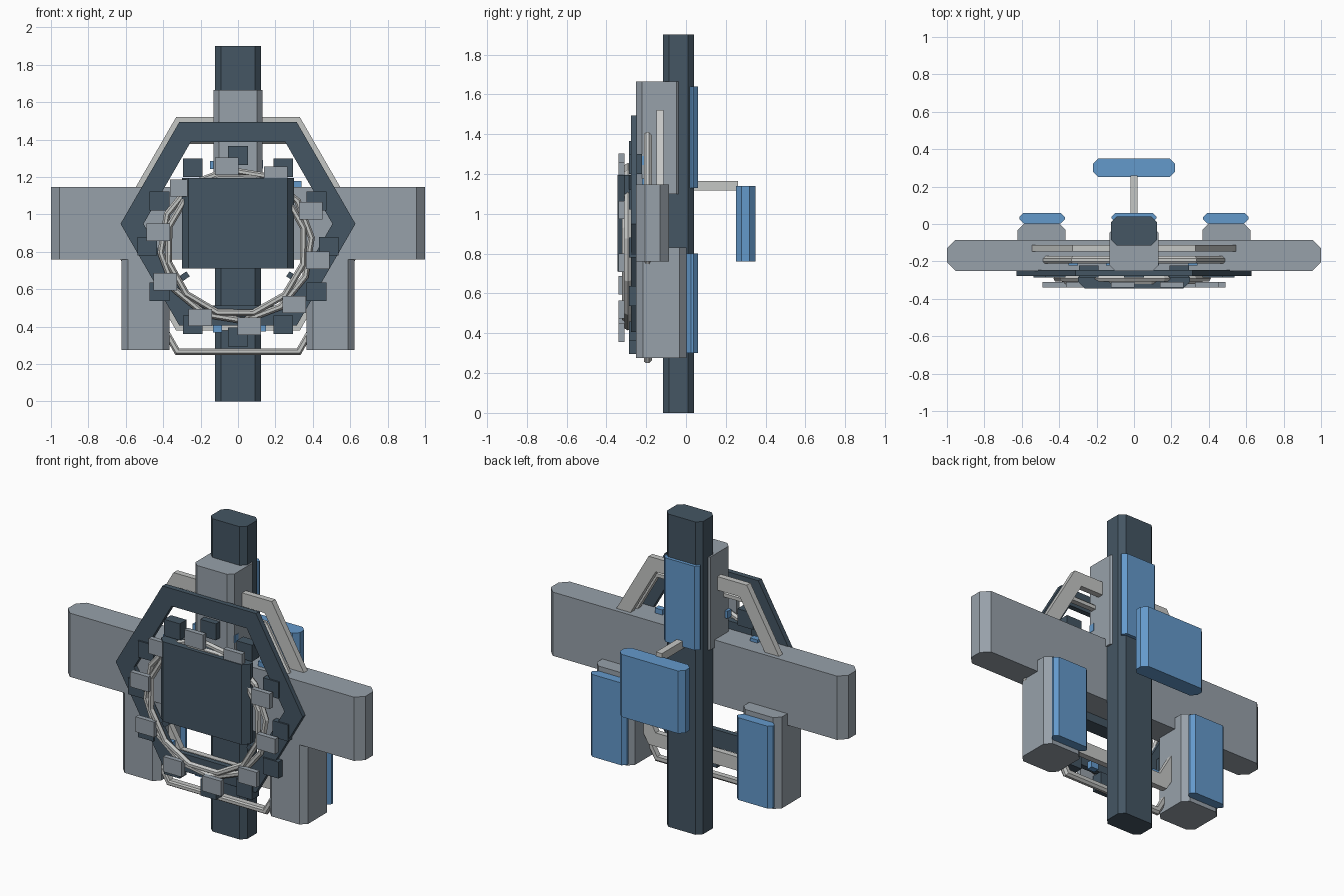
import bpy, bmesh, math

if "Cube" in bpy.data.objects:
    bpy.data.objects.remove(bpy.data.objects["Cube"])

def material(name, rgb):
    m = bpy.data.materials.new(name)
    m.diffuse_color = (*rgb, 1)
    m.use_nodes = True
    m.node_tree.nodes["Principled BSDF"].inputs["Base Color"].default_value = m.diffuse_color
    return m

GREY = material("mid grey", (0.31, 0.355, 0.40))
DARK = material("dark slate", (0.058, 0.092, 0.125))
BLUE = material("solar blue", (0.127, 0.32, 0.60))
PALE = material("pale grey", (0.56, 0.57, 0.56))

def finish(bm, name, mat):
    bmesh.ops.recalc_face_normals(bm, faces=bm.faces)
    mesh = bpy.data.meshes.new(name)
    bm.to_mesh(mesh)
    bm.free()
    mesh.materials.append(mat)
    ob = bpy.data.objects.new(name, mesh)
    bpy.context.collection.objects.link(ob)
    return ob

def block(name, mat, x, y, z, c=0.0):
    """Box between the given ranges, upright edges chamfered by c."""
    (x0, x1), (y0, y1), (z0, z1) = x, y, z
    if c:
        pts = [(x0 + c, y0), (x1 - c, y0), (x1, y0 + c), (x1, y1 - c),
               (x1 - c, y1), (x0 + c, y1), (x0, y1 - c), (x0, y0 + c)]
    else:
        pts = [(x0, y0), (x1, y0), (x1, y1), (x0, y1)]
    bm = bmesh.new()
    low = [bm.verts.new((px, py, z0)) for px, py in pts]
    top = [bm.verts.new((px, py, z1)) for px, py in pts]
    n = len(pts)
    bm.faces.new(low)
    bm.faces.new(top)
    for i in range(n):
        j = (i + 1) % n
        bm.faces.new((low[i], low[j], top[j], top[i]))
    return finish(bm, name, mat)

def ring(name, mat, sides, profile, zc, xc=0.0, turn=0.0):
    """Sweep a (radius, y) profile around the y axis with flat sides."""
    bm = bmesh.new()
    loops = []
    for i in range(sides):
        a = turn + math.tau * i / sides
        loops.append([bm.verts.new((xc + r * math.cos(a), y, zc + r * math.sin(a)))
                      for r, y in profile])
    k = len(profile)
    for i in range(sides):
        a, b = loops[i], loops[(i + 1) % sides]
        for j in range(k):
            bm.faces.new((a[j], b[j], b[(j + 1) % k], a[(j + 1) % k]))
    return finish(bm, name, mat)

def flat(r0, r1, y0, y1):
    return [(r0, y0), (r1, y0), (r1, y1), (r0, y1)]

def pods(name, mat, count, start, radius, w, h, y, zc):
    """Upright boxes spaced around a circle."""
    for i in range(count):
        a = start + math.tau * i / count
        cx, cz = radius * math.cos(a), zc + radius * math.sin(a)
        block(f"{name}_{i + 1}", mat, (cx - w / 2, cx + w / 2), y,
              (cz - h / 2, cz + h / 2))

# Main structure
block("spine", DARK, (-0.122, 0.122), (-0.115, 0.04), (0, 1.9), 0.03)
block("cross_beam", GREY, (-1, 1), (-0.25, -0.085), (0.76, 1.147), 0.045)
block("upper_block", GREY, (-0.132, 0.132), (-0.25, -0.018), (1.1, 1.665), 0.03)
for side, s in (("left", -1), ("right", 1)):
    xs = sorted((s * 0.365, s * 0.622))
    block(f"{side}_lower_block", GREY, xs, (-0.25, 0.003), (0.275, 0.83), 0.035)
    xs = sorted((s * 0.37, s * 0.612))
    block(f"{side}_blue_panel", BLUE, xs, (0.003, 0.06), (0.30, 0.80), 0.022)

# Rear panels and arm
block("upper_blue_panel", BLUE, (-0.12, 0.12), (0.008, 0.06), (1.13, 1.64), 0.022)
block("rear_blue_panel", BLUE, (-0.22, 0.22), (0.25, 0.35), (0.76, 1.14), 0.03)
block("rear_arm", PALE, (-0.02, 0.02), (0.03, 0.26), (1.118, 1.165))

# Hexagonal frames
ring("front_hex_frame", DARK, 6, flat(0.505, 0.628, -0.277, -0.245), 0.95)
ring("rear_hex_frame", PALE, 6, flat(0.565, 0.66, -0.148, -0.112), 0.95)
ring("lower_hex_frame", PALE, 6,
     [(0.63, -0.205), (0.64, -0.212), (0.66, -0.212), (0.67, -0.2),
      (0.67, -0.185), (0.655, -0.172), (0.63, -0.172)], 0.83)

# Round rails, each with a chamfered section
for nm, r, y, t in (("outer_rail", 0.405, -0.292, 0.1), ("inner_rail", 0.372, -0.305, 0.25)):
    ring(nm, PALE, 12, [(r - 0.018, y), (r - 0.008, y - 0.016), (r + 0.008, y - 0.016),
                        (r + 0.018, y), (r + 0.008, y + 0.016), (r - 0.008, y + 0.016)],
         0.835, -0.01, t)

# Pods around the rails
pods("front_plate", GREY, 10, math.radians(98), 0.432, 0.125, 0.092, (-0.34, -0.31), 0.83)
pods("dark_pod", DARK, 12, math.pi / 2, 0.485, 0.105, 0.10, (-0.287, -0.222), 0.83)
pods("blue_nub", BLUE, 12, math.radians(16), 0.452, 0.05, 0.045, (-0.222, -0.185), 0.83)

# Central housing with small bolts at its lower corners
block("central_housing", DARK, (-0.3, 0.3), (-0.345, -0.25), (0.71, 1.195), 0.036)
for side, s in (("left", -1), ("right", 1)):
    ob = block(f"{side}_bolt", DARK, (-0.022, 0.022), (-0.29, -0.24), (-0.016, 0.016))
    ob.location = (s * 0.285, 0, 0.67)
    ob.rotation_euler = (0, s * math.radians(35), 0)
